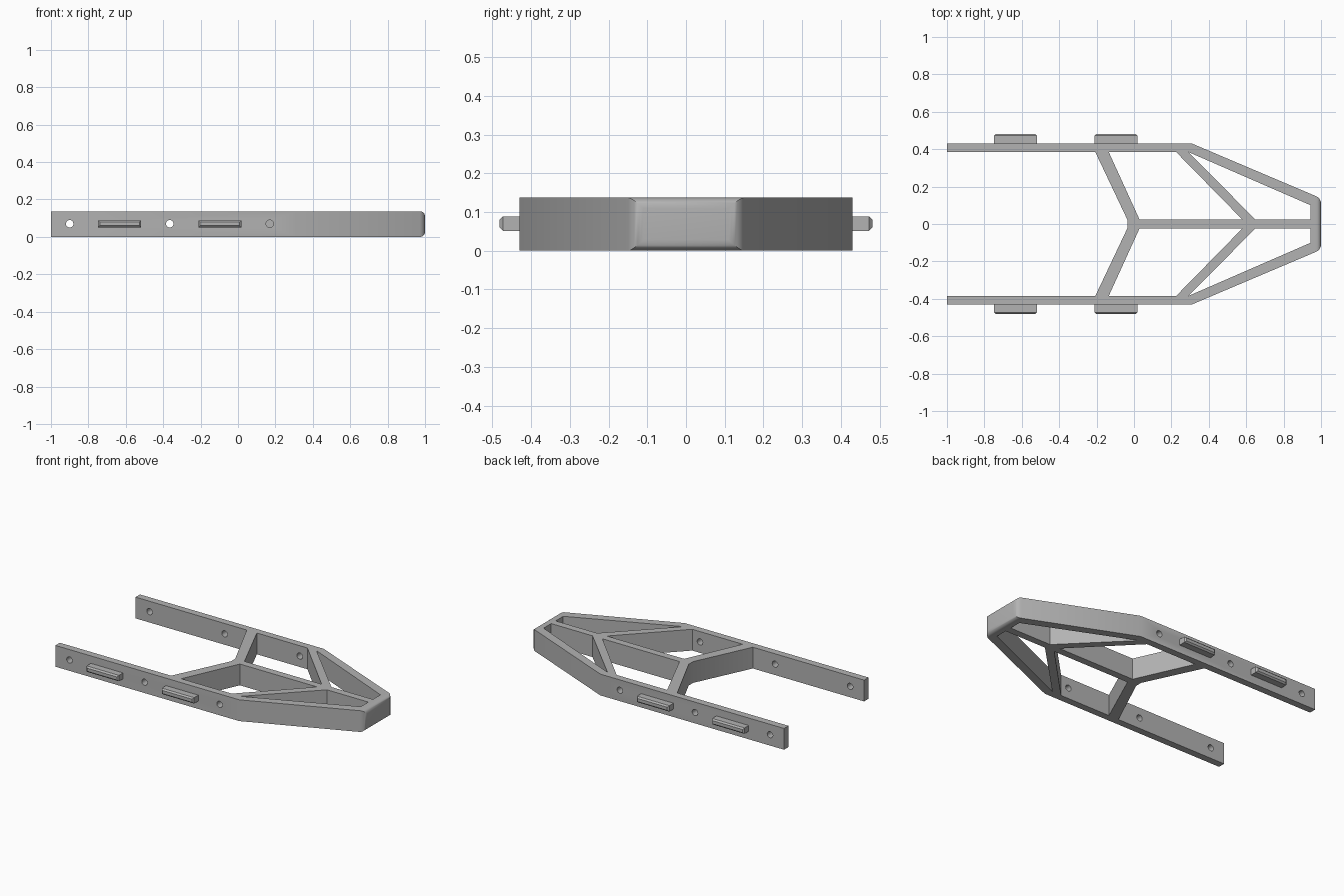
import bpy, bmesh
from math import radians
from mathutils import Matrix

if "Cube" in bpy.data.objects:
    bpy.data.objects.remove(bpy.data.objects["Cube"], do_unlink=True)

HEIGHT = 0.137
HOLE_Z = 0.07

grey = bpy.data.materials.new("plain grey")
grey.use_nodes = True
grey.diffuse_color = (0.45, 0.45, 0.45, 1)
grey.node_tree.nodes["Principled BSDF"].inputs["Base Color"].default_value = grey.diffuse_color


def make_object(name, bm):
    bmesh.ops.recalc_face_normals(bm, faces=bm.faces)
    mesh = bpy.data.meshes.new(name)
    bm.to_mesh(mesh)
    bm.free()
    mesh.materials.append(grey)
    obj = bpy.data.objects.new(name, mesh)
    bpy.context.collection.objects.link(obj)
    return obj


def add_prism(bm, outline, bottom, top):
    face = bm.faces.new([bm.verts.new((x, y, bottom)) for x, y in outline])
    raised = bmesh.ops.extrude_face_region(bm, geom=[face], use_keep_orig=True)["geom"]
    for v in raised:
        if isinstance(v, bmesh.types.BMVert):
            v.co.z = top


def mirrored(points):
    return [(x, -y) for x, y in reversed(points)]


def activate(obj):
    bpy.ops.object.select_all(action='DESELECT')
    obj.select_set(True)
    bpy.context.view_layer.objects.active = obj


def cut(obj, cutter):
    mod = obj.modifiers.new("cut", 'BOOLEAN')
    mod.operation = 'DIFFERENCE'
    mod.solver = 'EXACT'
    mod.object = cutter
    activate(obj)
    bpy.ops.object.modifier_apply(modifier=mod.name)
    bpy.data.objects.remove(cutter, do_unlink=True)


# Frame plate: outer rails, tapered nose and V-shaped rear brace
half = [(-0.035, 0.022), (-0.207, 0.385), (-1, 0.385), (-1, 0.43), (0.31, 0.43), (1, 0.138)]
bm = bmesh.new()
add_prism(bm, half + mirrored(half), 0, HEIGHT)
nose = [e for e in bm.edges if all(v.co.x > 0.99 for v in e.verts)]
bmesh.ops.bevel(bm, geom=nose, offset=0.028, segments=6, profile=0.5, affect='EDGES')
frame = make_object("frame", bm)

# Windows either side of the centre spine, leaving the diagonal struts
windows = [
    [(0.03, 0.023), (0.58, 0.023), (0.225, 0.385), (-0.135, 0.385)],
    [(0.65, 0.023), (0.945, 0.023), (0.945, 0.1), (0.29, 0.385)],
]
bm = bmesh.new()
for window in windows:
    add_prism(bm, window, -0.1, 0.3)
    add_prism(bm, mirrored(window), -0.1, 0.3)
cut(frame, make_object("window_cutter", bm))

# Bolt holes through both rails
bm = bmesh.new()
for x in (-0.9, -0.365, 0.17):
    for side in (-1, 1):
        place = Matrix.Translation((x, side * 0.41, HOLE_Z)) @ Matrix.Rotation(radians(90), 4, 'X')
        bmesh.ops.create_cone(bm, cap_ends=True, segments=24, radius1=0.02, radius2=0.02,
                              depth=0.2, matrix=place)
cut(frame, make_object("hole_cutter", bm))
activate(frame)
bpy.ops.object.shade_smooth_by_angle(angle=radians(30))

# Chamfered tabs on the outside of the rails
for side, side_name in ((1, "back"), (-1, "front")):
    for x, end_name in ((-0.633, "outer"), (-0.097, "inner")):
        bm = bmesh.new()
        place = Matrix.Translation((x, side * 0.453, HOLE_Z)) @ Matrix.Diagonal((0.23, 0.056, 0.038, 1))
        bmesh.ops.create_cube(bm, size=1, matrix=place)
        rim = [e for e in bm.edges if all(abs(v.co.y) > 0.47 for v in e.verts)]
        bmesh.ops.bevel(bm, geom=rim, offset=0.009, segments=1, affect='EDGES')
        make_object(f"{side_name}_{end_name}_tab", bm)
